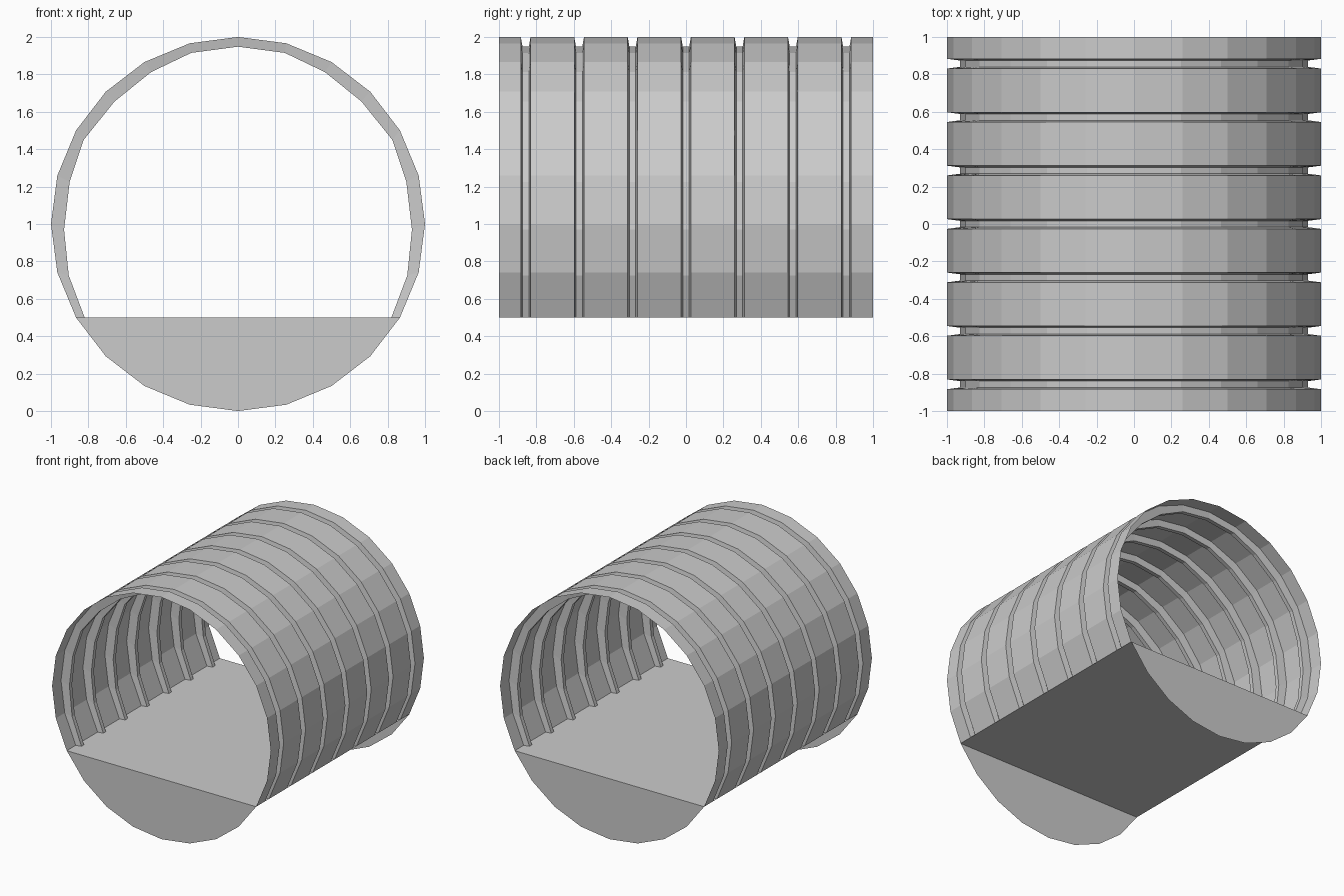
import bpy
from math import sin, cos, radians

if "Cube" in bpy.data.objects:
    bpy.data.objects.remove(bpy.data.objects["Cube"])

CZ = 1.0  # tunnel axis height


def make(name, verts, faces):
    mesh = bpy.data.meshes.new(name)
    mesh.from_pydata(verts, [], faces)
    mesh.update()
    obj = bpy.data.objects.new(name, mesh)
    bpy.context.collection.objects.link(obj)
    return obj


def arc(a0, a1):
    return [(cos(radians(a)), sin(radians(a))) for a in range(a0, a1 + 1, 15)]


# Outer 24-sided arch and the slightly uneven groove bottom (right half mirrored)
outer = arc(-30, 210)
half = [(.82, -.5), (.905, -.275), (.93, -.03), (.90, .225), (.825, .45),
        (.66, .655), (.465, .812), (.25, .915), (0, .948)]
inner = half + [(-x, z) for x, z in reversed(half[:-1])]

# Stations along the tunnel: seven tapered grooves
stations = [(-1, outer)]
for k in range(-3, 4):
    c = k * 2 / 7
    stations += [(c - .026, outer), (c - .017, inner),
                 (c + .017, inner), (c + .026, outer)]
stations.append((1, outer))

# Grooved arch shell
n = len(outer)
verts = [(x, y, z + CZ) for y, prof in stations for x, z in prof]
faces = [(s * n + i, s * n + i + 1, (s + 1) * n + i + 1, (s + 1) * n + i)
         for s in range(len(stations) - 1) for i in range(n - 1)]
shell = make("tunnel_shell", verts, [f[::-1] for f in faces])

# Flat floor
w = cos(radians(30))
make("floor", [(-w, -1, .5), (w, -1, .5), (w, 1, .5), (-w, 1, .5)], [(0, 1, 2, 3)])

# Thin end plates filling the circle below the floor
low = arc(210, 330)
for name, y in (("front_plate", -1), ("back_plate", 1)):
    pts = low if y < 0 else low[::-1]
    make(name, [(x, y, z + CZ) for x, z in pts], [tuple(range(len(pts)))])
